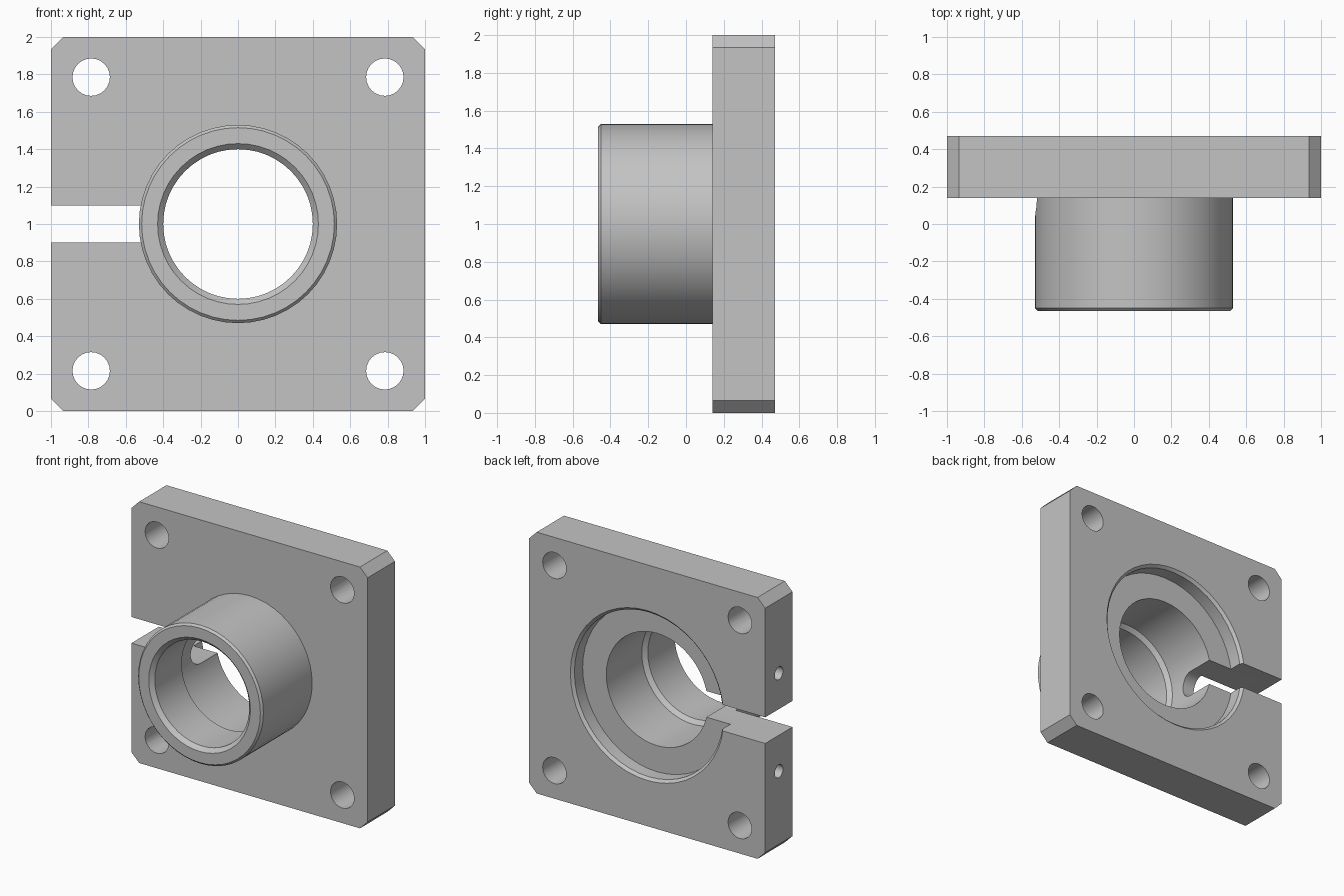
import bpy, bmesh, math
from mathutils import Vector

if "Cube" in bpy.data.objects:
    bpy.data.objects.remove(bpy.data.objects["Cube"], do_unlink=True)

CENTRE = Vector((0, 0, 1))

grey = bpy.data.materials.new("plain_grey")
grey.use_nodes = True
colour = (0.55, 0.55, 0.55, 1)
grey.diffuse_color = colour
grey.node_tree.nodes["Principled BSDF"].inputs["Base Color"].default_value = colour


def finish(name, bm):
    bmesh.ops.remove_doubles(bm, verts=bm.verts, dist=1e-5)
    bmesh.ops.recalc_face_normals(bm, faces=bm.faces)
    mesh = bpy.data.meshes.new(name)
    bm.to_mesh(mesh)
    bm.free()
    mesh.materials.append(grey)
    obj = bpy.data.objects.new(name, mesh)
    bpy.context.collection.objects.link(obj)
    return obj


def lathe(name, profile, sides=48):
    """Turn a closed (radius, y) profile around the bore axis."""
    bm = bmesh.new()
    verts = [bm.verts.new(CENTRE + Vector((r, y, 0))) for r, y in profile]
    edges = [bm.edges.new(pair) for pair in zip(verts, verts[1:])]
    bmesh.ops.spin(bm, geom=verts + edges, cent=CENTRE, axis=(0, 1, 0),
                   angle=math.tau, steps=sides, use_duplicate=False)
    return finish(name, bm)


def prism(name, points, offset):
    """Extrude a flat outline along an offset."""
    bm = bmesh.new()
    face = bm.faces.new([bm.verts.new(p) for p in points])
    result = bmesh.ops.extrude_face_region(bm, geom=[face], use_keep_orig=True)
    moved = [v for v in result["geom"] if isinstance(v, bmesh.types.BMVert)]
    bmesh.ops.translate(bm, verts=moved, vec=offset)
    return finish(name, bm)


def circle(centre, radius, u, v, sides=24):
    c, u, v = Vector(centre), Vector(u), Vector(v)
    angles = [math.tau * i / sides for i in range(sides)]
    return [c + radius * (u * math.cos(a) + v * math.sin(a)) for a in angles]


X, Y, Z = Vector((1, 0, 0)), Vector((0, 1, 0)), Vector((0, 0, 1))
FRONT, BACK, CUT = 0.14, 0.47, 0.935

# Square plate with chamfered corners
outline = [(1, CUT), (CUT, 1), (-CUT, 1), (-1, CUT),
           (-1, -CUT), (-CUT, -1), (CUT, -1), (1, -CUT)]
flange = prism("clamp_flange", [(x, FRONT, z + 1) for x, z in outline],
               Y * (BACK - FRONT))

# Round boss on the front, sunk into the plate
boss = lathe("boss", [(0, 0.25), (0.53, 0.25), (0.53, -0.45),
                      (0.515, -0.465), (0, -0.465)])

# Stepped bore with a rear recess and chamfered mouths
bore = lathe("bore_cutter", [(0, 0.52), (0.70, 0.52), (0.63, 0.45), (0.63, 0.35),
                             (0.43, 0.35), (0.43, -0.08), (0.40, -0.11),
                             (0.40, -0.435), (0.50, -0.535), (0, -0.535)])

# Clamp slot with a rounded end reaching into the boss
arc = [math.pi * i / 16 for i in range(17)]
slot_outline = [(-1.2, FRONT - 0.1 * math.sin(a), 1 + 0.1 * math.cos(a)) for a in arc]
slot_outline += [(-1.2, 0.6, 0.9), (-1.2, 0.6, 1.1)]
slot = prism("slot_cutter", slot_outline, X * 0.9)

cutters = [bore, slot]

# Corner bolt holes and blind screw holes in the slotted side
for s in (-1, 1):
    for x in (-0.785, 0.785):
        cutters.append(prism("bolt_hole_cutter",
                             circle((x, 0, 1 + s * 0.785), 0.1, X, Z), Y * 0.6))
    cutters.append(prism("screw_hole_cutter",
                         circle((-1.1, 0.305, 1 + s * 0.375), 0.05, Y, Z, 16), X * 0.4))

# Join the solids, then cut the openings
bpy.context.view_layer.objects.active = flange
for tool in [boss] + cutters:
    mod = flange.modifiers.new("boolean", "BOOLEAN")
    mod.operation = "UNION" if tool is boss else "DIFFERENCE"
    mod.solver = "EXACT"
    mod.object = tool
    bpy.ops.object.modifier_apply(modifier=mod.name)
    bpy.data.objects.remove(tool, do_unlink=True)

bpy.ops.object.select_all(action="DESELECT")
flange.select_set(True)
bpy.ops.object.shade_smooth_by_angle(angle=math.radians(25))
